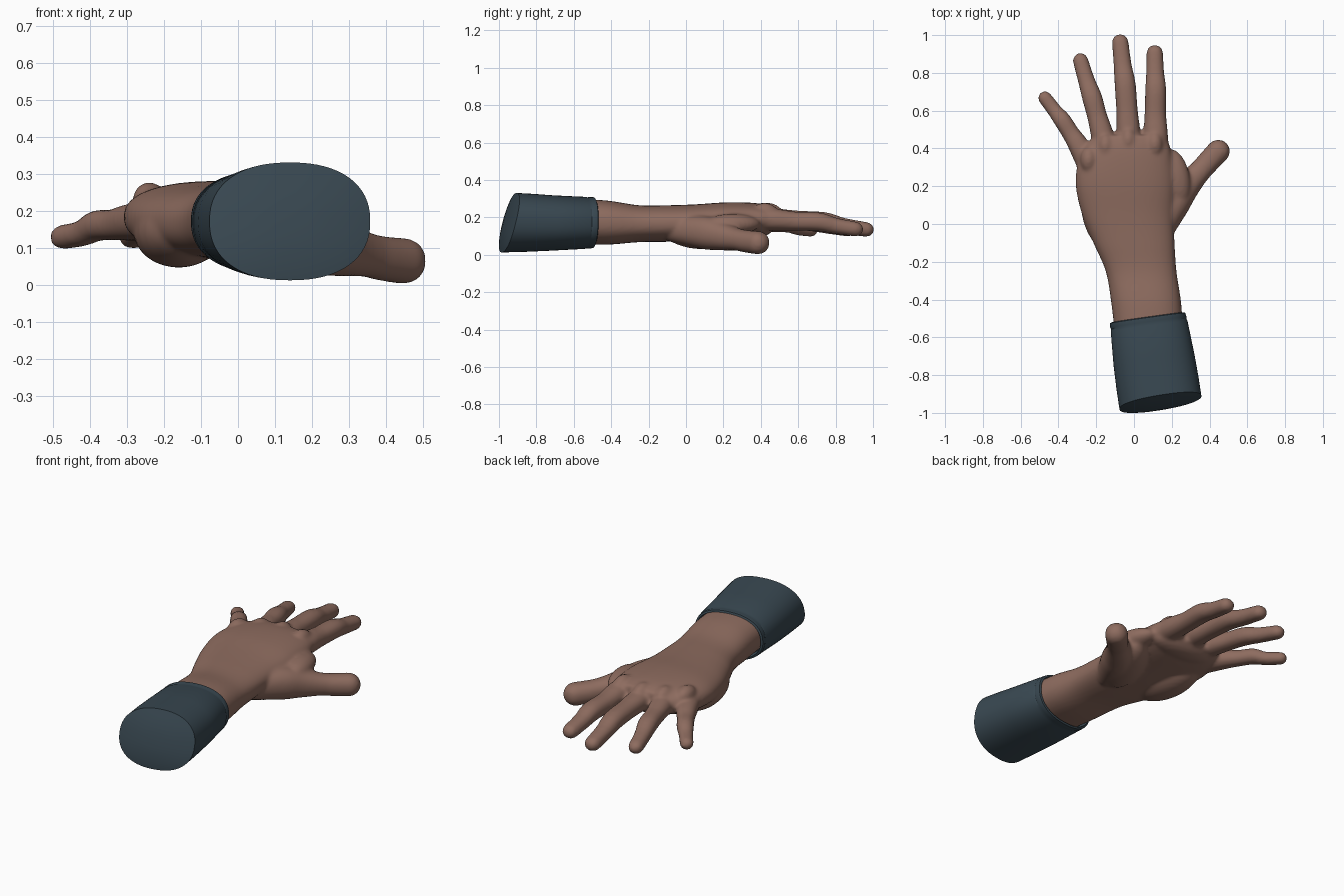
import bpy
import bmesh
import math
from mathutils import Vector, Matrix

if "Cube" in bpy.data.objects:
    bpy.data.objects.remove(bpy.data.objects["Cube"], do_unlink=True)


def material(name, color):
    mat = bpy.data.materials.new(name)
    mat.use_nodes = True
    mat.diffuse_color = color
    mat.node_tree.nodes["Principled BSDF"].inputs["Base Color"].default_value = color
    return mat


skin = material("brown skin", (0.27, 0.15, 0.115, 1))
cloth = material("dark slate cloth", (0.04, 0.064, 0.082, 1))


def oval(center, across, up, power=2.0, count=48):
    """Closed superellipse ring spanned by two half-axis vectors."""
    def axis(value):
        return math.copysign(abs(value) ** (2 / power), value)
    angles = [2 * math.pi * i / count for i in range(count)]
    return [center + across * axis(math.cos(a)) + up * axis(math.sin(a)) for a in angles]


def loft(bm, rings):
    loops = [[bm.verts.new(p) for p in ring] for ring in rings]
    n = len(loops[0])
    for a, b in zip(loops, loops[1:]):
        for i in range(n):
            j = (i + 1) % n
            bm.faces.new((a[i], a[j], b[j], b[i]))
    bm.faces.new(loops[0][::-1])
    bm.faces.new(loops[-1])


def curve_through(keys, steps=6):
    """Catmull-Rom interpolation of key tuples."""
    keys = [Vector(k) for k in keys]
    out = []
    for i in range(len(keys) - 1):
        p0, p1 = keys[max(i - 1, 0)], keys[i]
        p2, p3 = keys[i + 1], keys[min(i + 2, len(keys) - 1)]
        for s in range(steps):
            t = s / steps
            out.append(0.5 * (2 * p1 + (p2 - p0) * t + (2 * p0 - 5 * p1 + 4 * p2 - p3) * t * t
                              + (3 * p1 - p0 - 3 * p2 + p3) * t ** 3))
    return out + [keys[-1]]


def digit(bm, keys, flat=0.92):
    """Tapered finger along (x, y, z, radius) keys with a rounded tip."""
    path = curve_through(keys)
    rings = []
    for i, k in enumerate(path):
        d = (path[min(i + 1, len(path) - 1)] - path[max(i - 1, 0)]).to_3d().normalized()
        side = d.cross(Vector((0, 0, 1))).normalized()
        up = side.cross(d)
        rings.append(oval(k.to_3d(), side * k[3], up * k[3] * flat, 2.2, 24))
    for angle in (20, 40, 58, 74, 85):
        a = math.radians(angle)
        r = k[3] * math.cos(a)
        rings.append(oval(k.to_3d() + d * k[3] * math.sin(a), side * r, up * r * flat, 2.2, 24))
    loft(bm, rings)


def lump(bm, center, radii, turn=0):
    m = (Matrix.Translation(center) @ Matrix.Rotation(math.radians(turn), 4, "Z")
         @ Matrix.Diagonal((*radii, 1)))
    bmesh.ops.create_uvsphere(bm, u_segments=24, v_segments=16, radius=1, matrix=m)


def finish(bm, name, mat):
    bmesh.ops.recalc_face_normals(bm, faces=bm.faces)
    mesh = bpy.data.meshes.new(name)
    bm.to_mesh(mesh)
    bm.free()
    mesh.materials.append(mat)
    obj = bpy.data.objects.new(name, mesh)
    bpy.context.collection.objects.link(obj)
    return obj


# Forearm and palm: y, left edge, right edge, bottom, top
bm = bmesh.new()
arm = [(-0.6, -0.10, 0.26, 0.06, 0.30), (-0.42, -0.12, 0.25, 0.055, 0.29),
       (-0.25, -0.15, 0.225, 0.068, 0.265), (-0.1, -0.215, 0.215, 0.07, 0.265),
       (0.05, -0.275, 0.21, 0.075, 0.27), (0.2, -0.308, 0.215, 0.085, 0.28),
       (0.32, -0.298, 0.205, 0.095, 0.28), (0.41, -0.262, 0.19, 0.11, 0.272),
       (0.47, -0.2, 0.17, 0.135, 0.255)]
loft(bm, [oval(Vector(((a + b) / 2, y, (lo + hi) / 2)), Vector(((b - a) / 2, 0, 0)),
               Vector((0, 0, (hi - lo) / 2)), 2.35) for y, a, b, lo, hi in curve_through(arm)])

# Palm pads, thumb root and the web beside the index finger
lump(bm, (-0.16, 0.08, 0.145), (0.12, 0.22, 0.098), 8)
lump(bm, (0.15, 0.1, 0.125), (0.11, 0.23, 0.095), -22)
lump(bm, (0.22, 0.25, 0.165), (0.075, 0.15, 0.055), 12)
lump(bm, (-0.02, 0.38, 0.15), (0.2, 0.09, 0.055))

# Knuckles on the back of the hand
for x, y in ((0.11, 0.42), (-0.03, 0.44), (-0.15, 0.41), (-0.24, 0.34)):
    lump(bm, (x, y, 0.228), (0.045, 0.07, 0.05))

# Four fingers and the thumb: x, y, z, radius
digits = [
    [(0.11, 0.3, 0.19, 0.065), (0.115, 0.45, 0.19, 0.066), (0.113, 0.58, 0.18, 0.057),
     (0.115, 0.71, 0.176, 0.056), (0.112, 0.8, 0.155, 0.048), (0.11, 0.905, 0.138, 0.044)],
    [(-0.03, 0.3, 0.195, 0.062), (-0.03, 0.48, 0.19, 0.063), (-0.037, 0.6, 0.185, 0.057),
     (-0.047, 0.74, 0.178, 0.056), (-0.06, 0.84, 0.155, 0.048), (-0.073, 0.962, 0.136, 0.044)],
    [(-0.13, 0.3, 0.19, 0.062), (-0.165, 0.46, 0.187, 0.061), (-0.195, 0.57, 0.18, 0.053),
     (-0.222, 0.67, 0.174, 0.053), (-0.252, 0.76, 0.153, 0.045), (-0.283, 0.865, 0.135, 0.041)],
    [(-0.21, 0.24, 0.175, 0.06), (-0.285, 0.4, 0.17, 0.056), (-0.335, 0.48, 0.163, 0.047),
     (-0.38, 0.55, 0.16, 0.046), (-0.42, 0.6, 0.14, 0.039), (-0.471, 0.667, 0.13, 0.037)],
    [(0.11, -0.08, 0.14, 0.07), (0.2, 0.1, 0.12, 0.09), (0.275, 0.2, 0.098, 0.075),
     (0.345, 0.275, 0.082, 0.06), (0.39, 0.325, 0.072, 0.06), (0.446, 0.385, 0.065, 0.062)],
]
for keys in digits:
    digit(bm, keys, 1.0 if keys is digits[-1] else 0.9)

# Fuse the parts into one soft skin
hand = finish(bm, "hand", skin)
fuse = hand.modifiers.new("fuse", "REMESH")
fuse.mode = "VOXEL"
fuse.voxel_size = 0.0095
fuse.use_smooth_shade = True
soften = hand.modifiers.new("soften", "SMOOTH")
soften.factor = 0.5
soften.iterations = 9


# Sleeve: slanted oval sections from the domed back end to the cuff lip
def slanted(x, y, z, half_width, half_height, lean_x, lean_z):
    return oval(Vector((x, y, z)), Vector((1, lean_x, 0)) * half_width,
                Vector((0, lean_z, 1)) * half_height, 2.3, 64)


bm = bmesh.new()
dome = [slanted(0.14, -0.945 - rise, 0.17, 0.217 * s, 0.157 * s, 0.16, 0.25)
        for s, rise in ((0.25, 0.022), (0.5, 0.018), (0.75, 0.011), (0.93, 0.004))]
body = [(0.14, -0.945, 0.172, 0.217, 0.159, 0.16, 0.25),
        (0.124, -0.84, 0.171, 0.217, 0.155, 0.15, 0.16),
        (0.106, -0.72, 0.17, 0.214, 0.148, 0.14, 0.08),
        (0.08, -0.54, 0.171, 0.203, 0.139, 0.14, 0.02),
        (0.078, -0.53, 0.171, 0.199, 0.136, 0.14, 0.02),
        (0.076, -0.52, 0.171, 0.202, 0.138, 0.14, 0.02),
        (0.072, -0.498, 0.172, 0.199, 0.136, 0.14, 0.02),
        (0.072, -0.494, 0.172, 0.188, 0.126, 0.14, 0.02),
        (0.076, -0.53, 0.172, 0.18, 0.118, 0.14, 0.02)]
loft(bm, dome + [slanted(*b) for b in body])
sleeve = finish(bm, "sleeve", cloth)
bpy.ops.object.select_all(action="DESELECT")
sleeve.select_set(True)
bpy.context.view_layer.objects.active = sleeve
bpy.ops.object.shade_smooth_by_angle(angle=math.radians(35))
